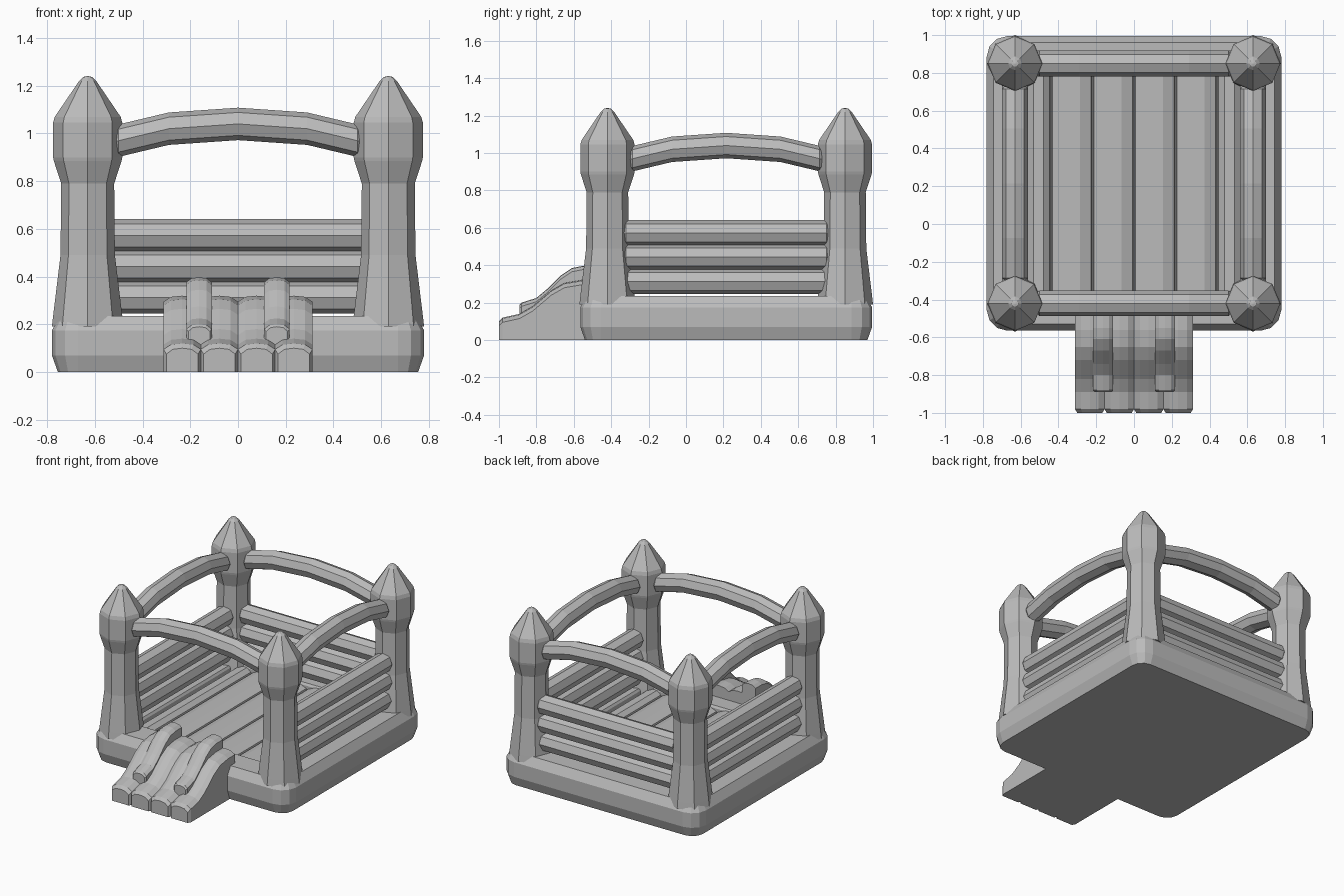
import bpy, bmesh, math
from mathutils import Vector

cube = bpy.data.objects.get("Cube")
if cube:
    bpy.data.objects.remove(cube)

grey = bpy.data.materials.new("inflatable grey")
grey.use_nodes = True
colour = (0.5, 0.5, 0.5, 1)
grey.diffuse_color = colour
grey.node_tree.nodes["Principled BSDF"].inputs["Base Color"].default_value = colour

CY = 0.215          # centre of the castle in depth
TX, TY = 0.63, 0.635  # tower offsets from that centre


def loft(name, rings):
    """Skin equal-length rings and cap both ends."""
    bm = bmesh.new()
    loops = [[bm.verts.new(p) for p in ring] for ring in rings]
    n = len(loops[0])
    for a, b in zip(loops, loops[1:]):
        for i in range(n):
            j = (i + 1) % n
            bm.faces.new((a[i], a[j], b[j], b[i]))
    bm.faces.new(loops[0])
    bm.faces.new(loops[-1])
    bmesh.ops.recalc_face_normals(bm, faces=bm.faces)
    mesh = bpy.data.meshes.new(name)
    bm.to_mesh(mesh)
    bm.free()
    mesh.materials.append(grey)
    obj = bpy.data.objects.new(name, mesh)
    bpy.context.collection.objects.link(obj)
    return obj


def rounded_rect(inset, z, steps=3):
    hx, hy = 0.78 - inset, 0.78 - inset
    r = max(0.11 - inset, 0.012)
    ring = []
    for q, (sx, sy) in enumerate([(1, 1), (-1, 1), (-1, -1), (1, -1)]):
        for k in range(steps + 1):
            a = math.pi / 2 * (q + k / steps)
            ring.append((sx * (hx - r) + r * math.cos(a),
                         CY + sy * (hy - r) + r * math.sin(a), z))
    return ring


def tube(name, path, radius, along_x, centre):
    """Eight-sided tube with softened ends; path holds (distance, z, scale)."""
    rings = []
    for d, z, s in path:
        ring = []
        for k in range(8):
            a = k * math.pi / 4
            side, up = radius * s * math.cos(a), radius * s * math.sin(a)
            offset = (d, side, z + up) if along_x else (side, d, z + up)
            ring.append(Vector(offset) + Vector(centre))
        rings.append(ring)
    return loft(name, rings)


def padded_strip(name, x, half, profile, floor, shoulder, cap=0.02):
    """Crowned strip that follows a (y, z) profile."""
    rings = []
    (y0, z0) = profile[0]
    stations = [(y0 - cap, z0 - cap, 0.85)] + [(y, z, 1) for y, z in profile]
    for y, z, s in stations:
        w = half * s
        rings.append([(x - w, y, floor), (x - w, y, z - shoulder),
                      (x - 0.6 * w, y, z - 0.2 * shoulder), (x, y, z),
                      (x + 0.6 * w, y, z - 0.2 * shoulder),
                      (x + w, y, z - shoulder), (x + w, y, floor)])
    return loft(name, rings)


# Base with a recessed middle
loft("base", [rounded_rect(i, z) for i, z in
              [(0.025, 0), (0, 0.07), (0, 0.175), (0.035, 0.235),
               (0.2, 0.235), (0.21, 0.22), (0.21, 0.18)]])

# Bouncing floor strips
for i in range(6):
    x0, x1 = max(-0.57, -0.66 + 0.22 * i), min(0.57, -0.44 + 0.22 * i)
    c, h = (x0 + x1) / 2, (x1 - x0) / 2
    section = [(-h, 0.17), (-h + 0.008, 0.2), (-0.4 * h, 0.225),
               (0.4 * h, 0.225), (h - 0.008, 0.2), (h, 0.17)]
    loft("floor_strip", [[(c + dx, y, z) for dx, z in section]
                         for y in (CY - 0.57, CY + 0.57)])

# Corner towers with pointed roofs
tower = [(0.15, 0.19), (0.145, 0.235), (0.114, 0.49), (0.111, 0.79),
         (0.142, 0.885), (0.145, 0.9), (0.145, 1.045), (0.138, 1.07),
         (0.036, 1.22), (0.018, 1.237), (0.004, 1.24)]
for sx in (-1, 1):
    for sy in (-1, 1):
        loft("corner_tower", [[(sx * TX + r * math.cos(k * math.pi / 4),
                                CY + sy * TY + r * math.sin(k * math.pi / 4), z)
                               for k in range(8)] for r, z in tower])

# Arches over all four sides
arch = [(-0.515, 0.965, 0.8), (-0.5, 0.97, 1), (-0.29, 1.02, 1), (0, 1.04, 1),
        (0.29, 1.02, 1), (0.5, 0.97, 1), (0.515, 0.965, 0.8)]
for s in (-1, 1):
    tube("cross_arch", arch, 0.068, True, (0, CY + s * TY, 0))
    tube("side_arch", arch, 0.068, False, (s * TX, CY, 0))

# Stacked wall tubes on the sides and back
for row in range(3):
    z = 0.313 + 0.13 * row
    path = [(-0.555, z, 0.7), (-0.535, z, 1), (0.535, z, 1), (0.555, z, 0.7)]
    tube("back_wall_tube", path, 0.068, True, (0, CY + TY, 0))
    for s in (-1, 1):
        tube("side_wall_tube", path, 0.068, False, (s * TX, CY, 0))

# Entrance slide and its two bumpers
slide = [(-0.98, 0.12), (-0.89, 0.14), (-0.82, 0.18), (-0.72, 0.265),
         (-0.65, 0.305), (-0.56, 0.32), (-0.48, 0.32)]
for i in range(4):
    padded_strip("slide_strip", -0.234 + 0.156 * i, 0.078, slide, 0, 0.025)
bumper = [(-0.88, 0.2), (-0.8, 0.225), (-0.74, 0.275), (-0.67, 0.345),
          (-0.61, 0.385), (-0.55, 0.397), (-0.48, 0.397)]
for s in (-1, 1):
    padded_strip("slide_bumper", s * 0.163, 0.053, bumper, 0.05, 0.02, 0.01)
